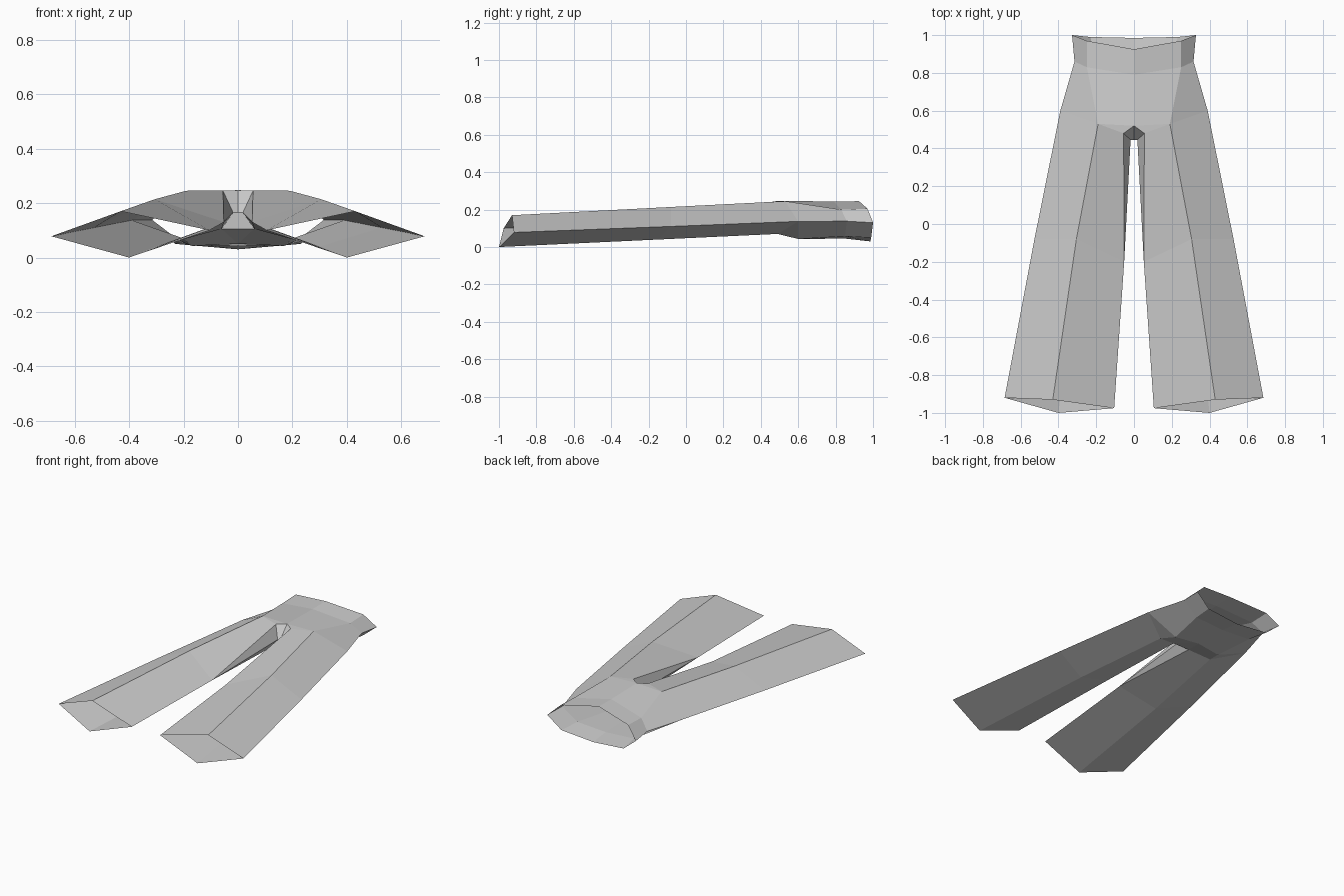
import bpy
import bmesh

# Remove the default cube
cube = bpy.data.objects.get("Cube")
if cube:
    bpy.data.objects.remove(cube, do_unlink=True)

# Cloth colour
cloth = bpy.data.materials.new("light_grey_cloth")
cloth.use_nodes = True
colour = (0.6, 0.6, 0.6, 1)
cloth.diffuse_color = colour
cloth.node_tree.nodes["Principled BSDF"].inputs["Base Color"].default_value = colour

bm = bmesh.new()
verts = {}


def vert(point):
    """Return one shared vertex per position."""
    if point not in verts:
        verts[point] = bm.verts.new(point)
    return verts[point]


def face(*points):
    """Add a face, dropping repeated corners."""
    corners = list(dict.fromkeys(vert(p) for p in points))
    if len(corners) > 2:
        bm.faces.new(corners)


def bridge(ring_a, ring_b):
    """Join two open cross-sections with a strip of faces."""
    for i in range(len(ring_a) - 1):
        face(ring_a[i], ring_a[i + 1], ring_b[i + 1], ring_b[i])


# Shared points around the hip and crotch
hip_top = (0.19, 0.53, 0.245)
hip_side = (0.39, 0.6, 0.137)
crotch_top = (0.055, 0.48, 0.245)
crotch_mid = (0.018, 0.445, 0.165)
crotch_low = (0.06, 0.45, 0.105)
top_centre = (0, 0.52, 0.247)
mid_centre = (0, 0.445, 0.165)
low_centre = (0, 0.45, 0.105)
hem_inner = (0.105, -0.975, 0.1)
knee_inner = (0.052, -0.2, 0.13)

# Cross-sections of the left half: inner top, front crease, side, back crease, inner bottom
hem = [hem_inner, (0.43, -0.93, 0.17), (0.685, -0.92, 0.078), (0.4, -1, 0), hem_inner]
knee = [knee_inner, (0.305, -0.08, 0.214), (0.527, -0.08, 0.11), (0.3, -0.15, 0.04), knee_inner]
thigh = [crotch_top, hip_top, hip_side, (0.2, 0.49, 0.07), crotch_low]
seat = [top_centre, hip_top, hip_side, (0.17, 0.6, 0.043), (0, 0.62, 0.05)]
belt_line = [(0, 0.79, 0.243), (0.25, 0.83, 0.2), (0.315, 0.86, 0.138),
             (0.21, 0.85, 0.058), (0, 0.85, 0.045)]
waist = [(0, 0.925, 0.245), (0.25, 0.97, 0.205), (0.328, 1, 0.13),
         (0.23, 0.99, 0.05), (0, 0.985, 0.03)]

# Leg and pelvis shell, open at the hem and waist
rings = [hem, knee, thigh, seat, belt_line, waist]
for lower, upper in zip(rings, rings[1:]):
    bridge(lower, upper)

# Inner thigh and crotch gusset
bridge([crotch_top, crotch_mid, crotch_low], [knee_inner] * 3)
bridge([top_centre, mid_centre, low_centre], [crotch_top, crotch_mid, crotch_low])
face(crotch_low, low_centre, seat[-1])

bmesh.ops.recalc_face_normals(bm, faces=bm.faces)
mesh = bpy.data.meshes.new("trousers")
bm.to_mesh(mesh)
bm.free()
mesh.materials.append(cloth)

trousers = bpy.data.objects.new("trousers", mesh)
bpy.context.collection.objects.link(trousers)

# Mirror to the right half
mirror = trousers.modifiers.new("mirror", "MIRROR")
mirror.use_clip = True
mirror.merge_threshold = 0.001
